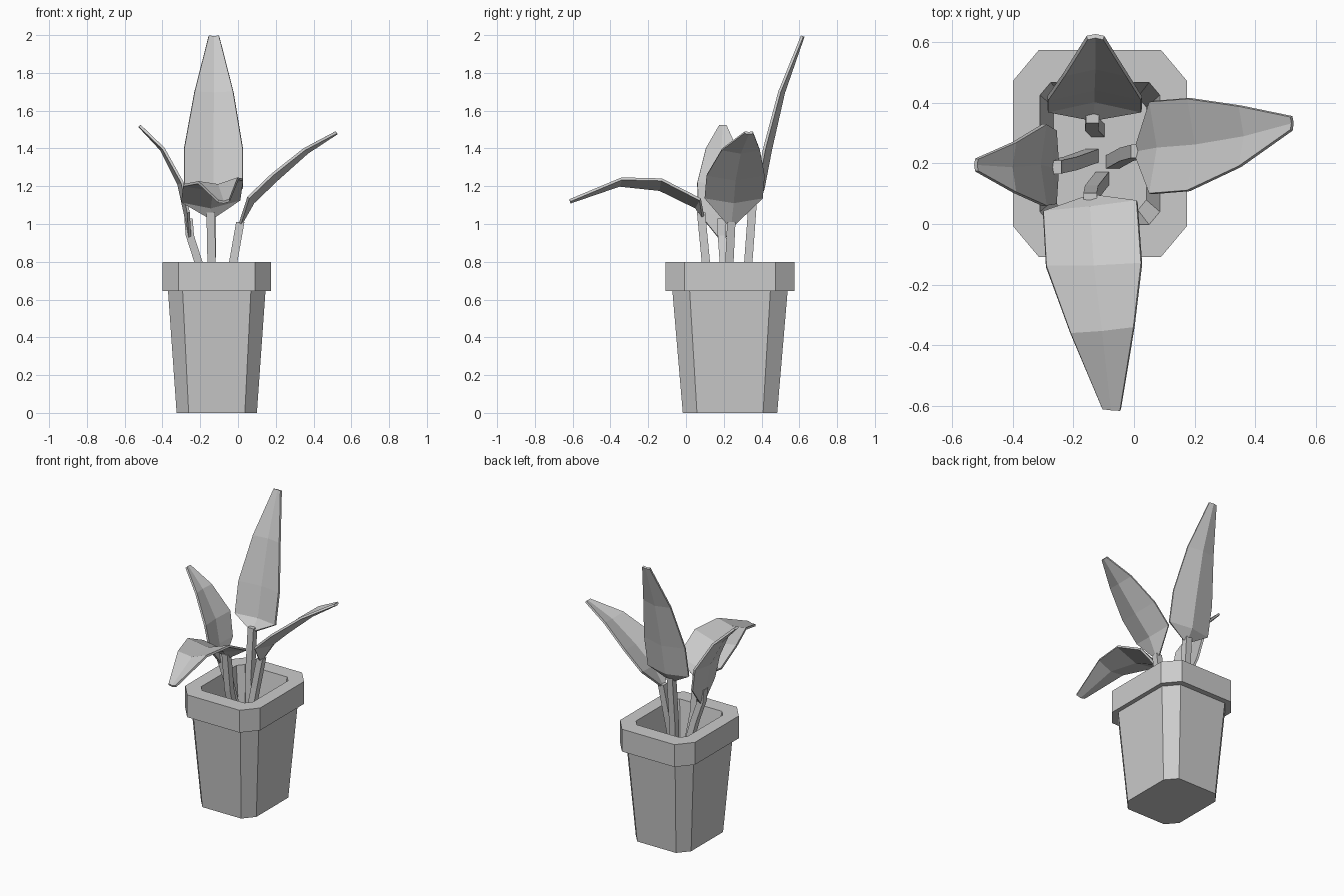
import bpy, bmesh
from mathutils import Vector

CX, CY = -0.1125, 0.233


def finish(bm, name):
    bmesh.ops.recalc_face_normals(bm, faces=bm.faces)
    me = bpy.data.meshes.new(name)
    bm.to_mesh(me)
    bm.free()
    ob = bpy.data.objects.new(name, me)
    bpy.context.collection.objects.link(ob)
    return ob


def loft(name, rings):
    """Skin closed rings in order and cap both ends."""
    bm = bmesh.new()
    vs = [[bm.verts.new(p) for p in r] for r in rings]
    n = len(vs[0])
    for a, b in zip(vs, vs[1:]):
        for i in range(n):
            j = (i + 1) % n
            bm.faces.new((a[i], a[j], b[j], b[i]))
    bm.faces.new(vs[0])
    bm.faces.new(vs[-1])
    return finish(bm, name)


def octagon(hx, hy, z, k):
    """Chamfered rectangle; k is the flat share of each side."""
    pts = [(k, 1), (1, k), (1, -k), (k, -1), (-k, -1), (-1, -k), (-1, k), (-k, 1)]
    return [(CX + hx * x, CY + hy * y, z) for x, y in pts]


# Pot: tapered body, overhanging rim, hollow inside
loft("plant_pot", [octagon(*r) for r in [
    (0.2125, 0.25, 0.0, 0.7), (0.258, 0.305, 0.645, 0.7),
    (0.2875, 0.3425, 0.645, 0.7), (0.2875, 0.3425, 0.8, 0.7),
    (0.198, 0.235, 0.8, 0.82), (0.153, 0.187, 0.5, 0.82)]])


def stem(name, path, hw=0.022):
    rings = [[(x + a * hw, y + b * hw, z) for a, b in ((1, 1), (1, -1), (-1, -1), (-1, 1))]
             for x, y, z in path]
    loft(name, rings)


def blade(name, sections, keel):
    """Folded strip through pairs of edge points, creased along the midrib."""
    bm = bmesh.new()
    rows = []
    for e0, e1 in sections:
        a, b = Vector(e0), Vector(e1)
        mid = (a + b) / 2 + Vector(keel) * (b - a).length * 0.12
        rows.append([bm.verts.new(p) for p in (a, mid, b)])
    for r, s in zip(rows, rows[1:]):
        for i in (0, 1):
            bm.faces.new((r[i], r[i + 1], s[i + 1], s[i]))
    ob = finish(bm, name)
    m = ob.modifiers.new("thickness", 'SOLIDIFY')
    m.thickness = 0.014
    m.offset = 0


# Leaves that point sideways: rows are (x, y_low, y_high, z)
def side_leaf(side, rows, keel, path):
    blade(side + "_leaf", [((x, y0, z), (x, y1, z)) for x, y0, y1, z in rows], keel)
    stem(side + "_stem", path)


side_leaf("right",
          [(0.01, 0.22, 0.26, 1.0), (0.055, 0.10, 0.405, 1.14), (0.18, 0.11, 0.415, 1.26),
           (0.35, 0.19, 0.39, 1.395), (0.52, 0.31, 0.355, 1.485)],
          (0.7, 0, -0.7),
          [(-0.07, 0.205, 0.5), (-0.025, 0.23, 0.8), (0.012, 0.24, 1.01)])
side_leaf("left",
          [(-0.255, 0.17, 0.21, 0.93), (-0.262, 0.065, 0.31, 1.06), (-0.295, 0.06, 0.33, 1.22),
           (-0.395, 0.105, 0.27, 1.40), (-0.52, 0.175, 0.215, 1.52)],
          (-0.6, 0, -0.3),
          [(-0.14, 0.225, 0.5), (-0.21, 0.2, 0.8), (-0.255, 0.19, 0.94), (-0.262, 0.188, 1.03)])

# Tall back leaf
blade("back_leaf",
      [((-0.16, 0.35, 1.12), (-0.11, 0.35, 1.12)), ((-0.285, 0.375, 1.19), (0.025, 0.375, 1.19)),
       ((-0.285, 0.415, 1.4), (0.025, 0.415, 1.4)), ((-0.23, 0.495, 1.7), (-0.025, 0.495, 1.7)),
       ((-0.155, 0.615, 1.995), (-0.10, 0.615, 1.995))], (0, 0.9, -0.2))
stem("back_stem", [(-0.12, 0.31, 0.5), (-0.14, 0.33, 0.8), (-0.137, 0.355, 1.14)])

# Drooping front leaf
blade("front_leaf",
      [((-0.165, 0.085, 1.04), (-0.12, 0.09, 1.04)), ((-0.30, 0.04, 1.12), (0.01, 0.075, 1.13)),
       ((-0.29, -0.14, 1.205), (0.025, -0.13, 1.235)), ((-0.21, -0.36, 1.22), (0.0, -0.34, 1.24)),
       ((-0.105, -0.61, 1.12), (-0.045, -0.615, 1.125))], (0, -0.1, -1.0))
stem("front_stem", [(-0.105, 0.15, 0.5), (-0.14, 0.105, 0.8), (-0.145, 0.08, 1.06)])
